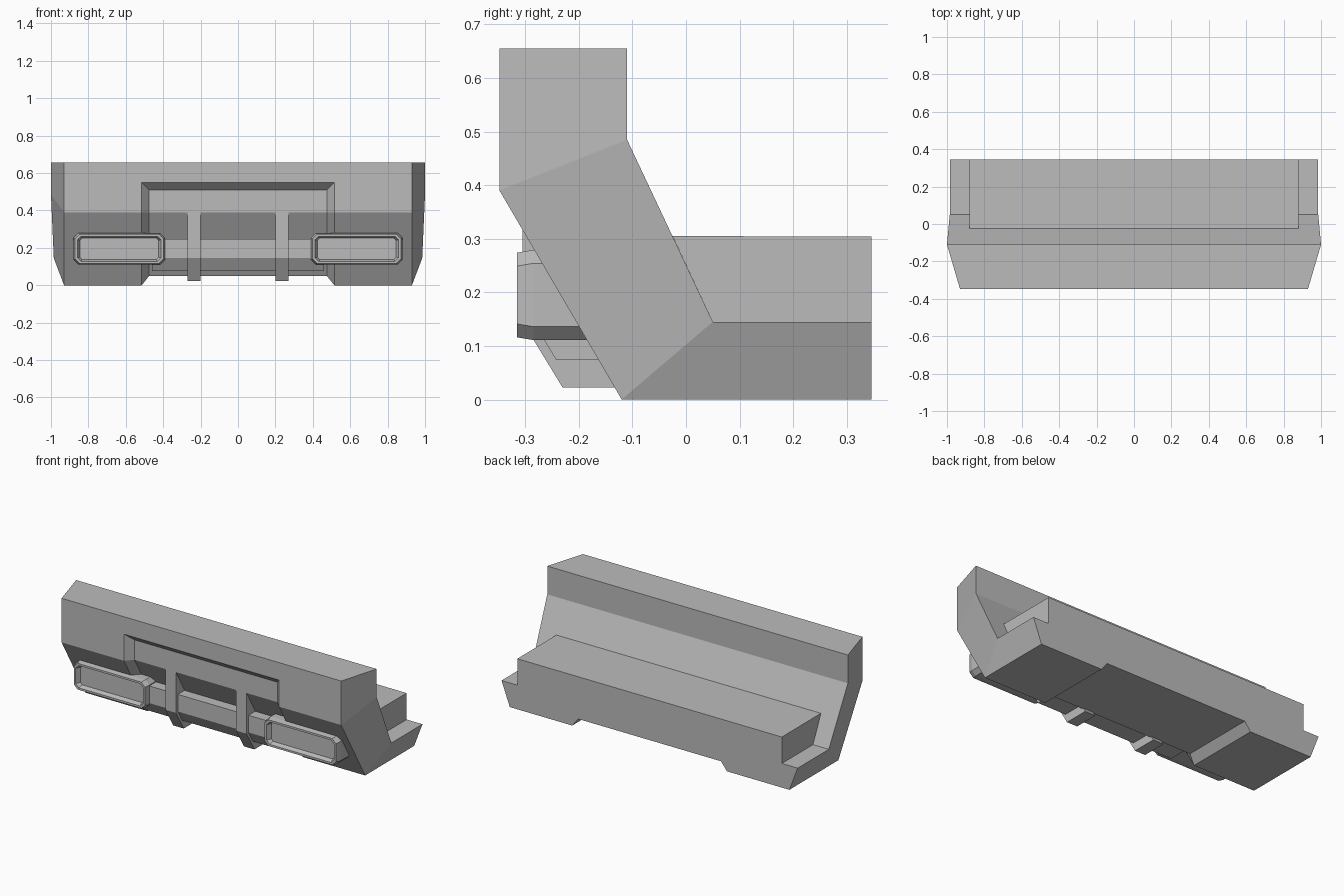
import bpy

cube = bpy.data.objects.get("Cube")
if cube:
    bpy.data.objects.remove(cube)

GREY = (0.5, 0.5, 0.5, 1)
mat = bpy.data.materials.new("plain grey")
mat.use_nodes = True
mat.diffuse_color = GREY
mat.node_tree.nodes["Principled BSDF"].inputs["Base Color"].default_value = GREY


def build(name, loops, caps=True, cap_faces=None):
    """Skin a row of equal-length closed loops and close the two ends."""
    n = len(loops[0])
    verts = [v for loop in loops for v in loop]
    faces = [(r * n + i, r * n + (i + 1) % n, (r + 1) * n + (i + 1) % n, (r + 1) * n + i)
             for r in range(len(loops) - 1) for i in range(n)]
    ends = cap_faces or [range(n)]
    last = (len(loops) - 1) * n
    for f in ends:
        faces.append(tuple(reversed(f)))
        faces.append(tuple(last + i for i in f))
    mesh = bpy.data.meshes.new(name)
    mesh.from_pydata(verts, [], faces)
    mesh.materials.append(mat)
    obj = bpy.data.objects.new(name, mesh)
    bpy.context.collection.objects.link(obj)

    import bmesh
    bm = bmesh.new()
    bm.from_mesh(mesh)
    bmesh.ops.remove_doubles(bm, verts=bm.verts, dist=0.0001)
    bmesh.ops.recalc_face_normals(bm, faces=bm.faces)
    bm.to_mesh(mesh)
    bm.free()
    return obj


def prism(name, profile, x0, x1):
    return build(name, [[(x, y, z) for y, z in profile] for x in (x0, x1)])


# Bumper body: one side profile skinned across, with a recess in the middle
rear = [(0.346, 0.145), (0.05, 0.145), (-0.11, 0.485), (-0.11, 0.655)]
outer = [(-0.348, 0.655), (-0.348, 0.55), (-0.348, 0.55), (-0.348, 0.39), (-0.12, 0), (0.346, 0)]
inner = [(-0.348, 0.655), (-0.348, 0.55), (-0.305, 0.51), (-0.305, 0.39), (-0.105, 0.05), (0.346, 0.05)]
end_x = [0.93] * len(outer) + [0.985, 0.985, 1, 1]


def station(front, xs):
    return [(x, y, z) for x, (y, z) in zip(xs, front + rear)]


stations = [station(outer, [s * x for x in end_x]) for s in (-1, 1)]
middle = [station(p, [x] * 10) for p, x in
          ((outer, -0.515), (inner, -0.475), (inner, 0.475), (outer, 0.515))]
build("bumper_body", [stations[0]] + middle + [stations[1]],
      cap_faces=[(0, 1, 3, 8, 9), (3, 4, 7, 8), (4, 5, 6, 7)])

# Raised rear deck
prism("rear_deck", [(-0.025, 0.305), (0.05, 0.145), (0.346, 0.145), (0.346, 0.304)], -0.88, 0.88)

# Crossbar between the lamps
prism("crossbar", [(-0.285, 0.248), (-0.285, 0.145), (-0.243, 0.075), (-0.1, 0.075), (-0.18, 0.248)],
      -0.46, 0.46)


def octagon(cx, cz, hw, hh, cut, y):
    pts = [(hw, hh - cut), (hw - cut, hh), (cut - hw, hh), (-hw, hh - cut),
           (-hw, cut - hh), (cut - hw, -hh), (hw - cut, -hh), (hw, cut - hh)]
    return [(cx + x, y, cz + z) for x, z in pts]


for side, s in (("right", -1), ("left", 1)):
    # Upright guard bar
    prism(side + "_guard_bar", [(-0.305, 0.39), (-0.305, 0.145), (-0.23, 0.022), (-0.08, 0.022)],
          s * 0.2, s * 0.27)
    # Lamp housing with a sunken lens
    rings = [(0.245, 0.084, 0.025, -0.12), (0.245, 0.084, 0.025, -0.285),
             (0.237, 0.079, 0.025, -0.315), (0.224, 0.067, 0.02, -0.315),
             (0.21, 0.057, 0.012, -0.29)]
    build(side + "_lamp", [octagon(s * 0.635, 0.195, *r) for r in rings])
